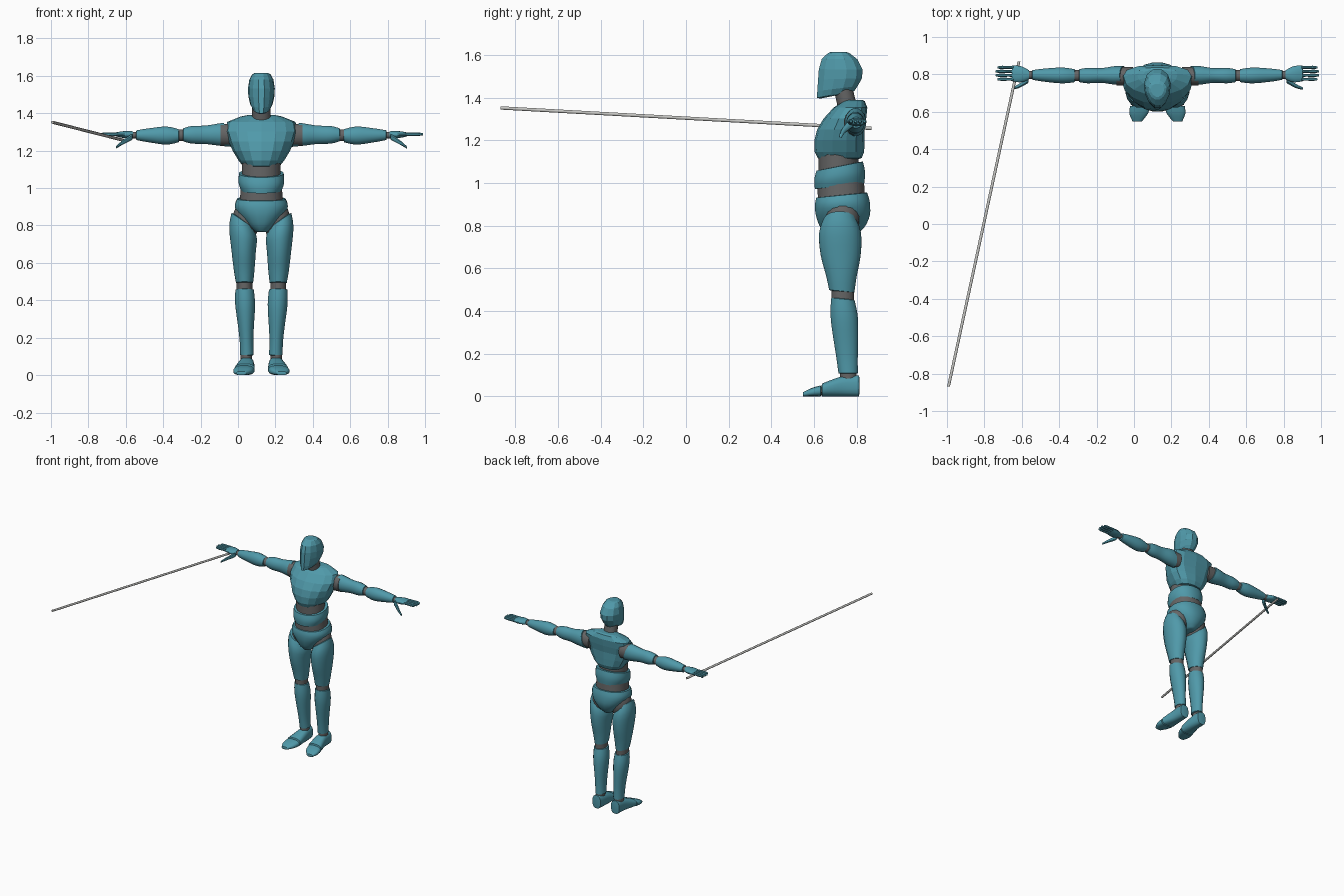
import bpy, bmesh, math
from mathutils import Vector

default_cube = bpy.data.objects.get("Cube")
if default_cube:
    bpy.data.objects.remove(default_cube, do_unlink=True)

BODY_X = .125   # the figure stands to one side because of the long rod


def make_material(name, color):
    material = bpy.data.materials.new(name)
    material.use_nodes = True
    material.diffuse_color = (*color, 1)
    shader = material.node_tree.nodes["Principled BSDF"]
    shader.inputs["Base Color"].default_value = (*color, 1)
    return material


TEAL = make_material("teal shell", (.08, .32, .4))
GREY = make_material("dark grey joint", (.13, .13, .13))
SILVER = make_material("pale grey rod", (.55, .55, .53))


def sample(values, t):
    """Catmull-Rom value at t of evenly spaced numbers or points."""
    last = len(values) - 1
    place = t * last
    index = min(int(place), max(last - 1, 0))
    f = place - index
    before, start, end, after = (values[min(max(index + k, 0), last)] for k in range(-1, 3))
    slope = (end - before) / 2
    next_slope = (after - start) / 2
    rise = end - start
    return start + f * (slope + f * (3 * rise - 2 * slope - next_slope
                                     + f * (slope + next_slope - 2 * rise)))


def loft(name, axis, path, widths, depths, material=TEAL, mirror=False, sides=16, rings=12,
         square=1, taper=0, rim=.8, tilt_width=(0,), tilt_depth=(0,), smooth=True):
    """Skin oval sections along a path; a tilt slopes the sections and the rim rounds both ends."""
    along = "xyz".index(axis)
    across, up = [i for i in range(3) if i != along]
    points = [Vector(p) for p in path]
    edge = .25 / rings
    steps = [0, edge] + [i / rings for i in range(1, rings)] + [1 - edge, 1]
    bm = bmesh.new()
    loops = []
    for t in steps:
        scale = rim if t in (0, 1) else 1
        width, depth = sample(widths, t) * scale, sample(depths, t) * scale
        loop = []
        for i in range(sides):
            angle = math.tau * (i + .5) / sides
            c, s = math.cos(angle), math.sin(angle)
            du = width * math.copysign(abs(c) ** square, c) * (1 + taper * s)
            dv = depth * math.copysign(abs(s) ** square, s)
            point = sample(points, t).copy()
            point[across] += du
            point[up] += dv
            point[along] += du * sample(tilt_width, t) + dv * sample(tilt_depth, t)
            loop.append(bm.verts.new(point))
        loops.append(loop)
    for low, high in zip(loops, loops[1:]):
        for i in range(sides):
            j = (i + 1) % sides
            bm.faces.new((low[i], low[j], high[j], high[i]))
    bm.faces.new(loops[0])
    bm.faces.new(loops[-1])
    bmesh.ops.recalc_face_normals(bm, faces=bm.faces)
    mesh = bpy.data.meshes.new(name)
    bm.to_mesh(mesh)
    bm.free()
    mesh.materials.append(material)
    part = bpy.data.objects.new(name, mesh)
    part.location.x = BODY_X
    bpy.context.collection.objects.link(part)
    if mirror:
        part.modifiers.new("other side", "MIRROR")
    if smooth:
        bpy.ops.object.select_all(action="DESELECT")
        part.select_set(True)
        bpy.context.view_layer.objects.active = part
        bpy.ops.object.shade_smooth_by_angle(angle=math.radians(40))
    return part


def pair(name, axis, path, widths, depths, **options):
    """A part that both sides of the body have."""
    return loft(name, axis, path, widths, depths, mirror=True, **options)


# Head and neck: a faceted helmet with the chin pushed forward and down
loft("head", "z", [(0, .7, 1.41), (0, .725, 1.51), (0, .715, 1.615)],
     widths=(.04, .063, .071, .068, .045), depths=(.09, .1, .108, .095, .045),
     sides=12, rings=5, taper=.15, tilt_depth=(.2, 0, 0), smooth=False)
loft("neck", "z", [(0, .76, 1.34), (0, .735, 1.45)], widths=(.05,), depths=(.046,), material=GREY)

# Torso: a faceted chest, then bands that tip down towards the front
loft("chest", "z", [(0, .72, 1.11), (0, .725, 1.25), (0, .79, 1.39)],
     widths=(.09, .125, .16, .18, .19, .09), depths=(.1, .118, .115, .105, .085, .045),
     sides=14, rings=6, square=.85, taper=.2, smooth=False)
loft("belly", "z", [(0, .715, 1.03), (0, .715, 1.17)], widths=(.105,), depths=(.095,), material=GREY)
loft("abdomen", "z", [(0, .72, .985), (0, .72, 1.08)], widths=(.107, .123, .12),
     depths=(.117, .12, .11), sides=20, square=.9, tilt_depth=(.12, .2))
loft("waist", "z", [(0, .73, .9), (0, .725, 1.01)], widths=(.12, .11), depths=(.113, .11),
     material=GREY, sides=20, square=.9)
loft("pelvis", "z", [(0, .73, .765), (0, .735, .85), (0, .73, .945)],
     widths=(.035, .08, .12, .143, .13), depths=(.08, .11, .128, .13, .12),
     sides=20, square=.9, tilt_depth=(0, 0, .1))

# Legs: the thigh tops climb towards the outside of the hip
pair("hip_joints", "z", [(.095, .73, .78), (.07, .735, .87)], widths=(.06, .066, .06),
     depths=(.07, .08, .08), material=GREY, tilt_width=(.7,))
pair("thighs", "z", [(.09, .73, .49), (.1, .72, .83)], widths=(.046, .056, .066, .075, .06),
     depths=(.06, .072, .095, .1, .075), tilt_width=(0, .1, .7), tilt_depth=(-.1, 0, 0))
pair("knee_joints", "z", [(.09, .735, .44), (.09, .735, .51)], widths=(.043,), depths=(.053,),
     material=GREY)
pair("shins", "z", [(.077, .76, .105), (.083, .748, .28), (.09, .735, .46)],
     widths=(.037, .037, .045, .054, .05), depths=(.046, .051, .06, .065, .055),
     tilt_depth=(0, 0, -.1))
pair("ankle_joints", "z", [(.08, .76, .07), (.08, .76, .12)], widths=(.031,), depths=(.04,),
     material=GREY)

# Feet: the path height equals the half height, so the soles lie flat
pair("feet", "y", [(.08, .812, .05), (.08, .73, .047), (.09, .636, .03)],
     widths=(.035, .042, .055), depths=(.05, .047, .03), square=.75)
pair("toe_joints", "y", [(.09, .65, .026), (.09, .62, .026)], widths=(.046,), depths=(.022,),
     material=GREY)
pair("toes", "y", [(.092, .632, .026), (.1, .59, .02), (.108, .548, .01)],
     widths=(.055, .05, .025), depths=(.026, .02, .01), square=.75)

# Arms, held straight out
pair("shoulder_joints", "x", [(.13, .79, 1.285), (.22, .79, 1.285)], widths=(.05,), depths=(.06,),
     material=GREY)
pair("upper_arms", "x", [(.18, .795, 1.285), (.42, .793, 1.285)], widths=(.05, .05, .04, .042, .035),
     depths=(.066, .06, .05, .048, .035), tilt_depth=(.3, 0, 0))
pair("elbow_joints", "x", [(.405, .793, 1.283), (.46, .793, 1.283)], widths=(.03,), depths=(.032,),
     material=GREY)
pair("forearms", "x", [(.44, .793, 1.28), (.67, .797, 1.283)], widths=(.035, .043, .036, .026),
     depths=(.035, .049, .038, .026))
pair("wrist_joints", "x", [(.66, .797, 1.283), (.7, .797, 1.283)], widths=(.021,), depths=(.018,),
     material=GREY)

# Hands: the middle fingers reach furthest
pair("palms", "x", [(.685, .797, 1.285), (.778, .805, 1.287)], widths=(.025, .044, .042),
     depths=(.019, .019, .011))
for number, finger in enumerate(("index", "middle", "ring", "little")):
    y = .774 + .021 * number
    tip = .87 - .01 * abs(number - 1.5)
    pair(finger + "_fingers", "x", [(.77, y, 1.288), (tip, y, 1.288)], widths=(.01, .008, .01, .006),
         depths=(.01, .009, .01, .006), sides=8, rings=6)
pair("thumbs", "x", [(.69, .77, 1.275), (.74, .738, 1.245), (.778, .724, 1.217)],
     widths=(.018, .012, .007), depths=(.018, .013, .007), sides=8, rings=6)

# Long rod held in the right hand
loft("long_rod", "y", [(-1.117, -.87, 1.352), (-.74, .87, 1.256)], widths=(.008,), depths=(.008,),
     material=SILVER, sides=12, rings=1, rim=1)
